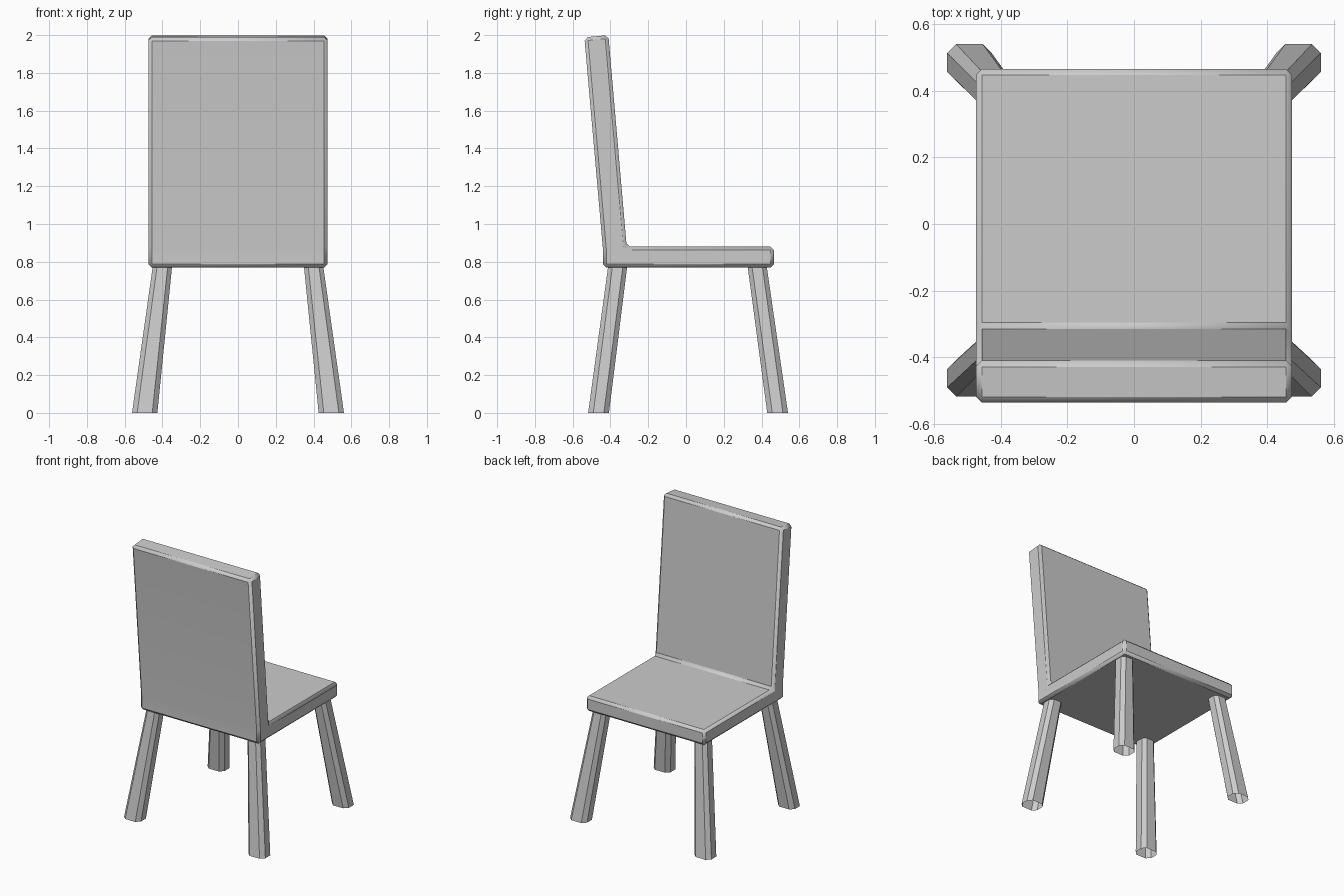
import bpy, bmesh, math

if "Cube" in bpy.data.objects:
    bpy.data.objects.remove(bpy.data.objects["Cube"])


def make_object(name, bm):
    mesh = bpy.data.meshes.new(name)
    bm.to_mesh(mesh)
    bm.free()
    ob = bpy.data.objects.new(name, mesh)
    bpy.context.collection.objects.link(ob)
    return ob


# Seat and leaning backrest: one L-shaped side profile (y, z), extruded across x
W = 0.474
profile = [(-0.44, 0.77), (0.466, 0.77), (0.466, 0.88), (-0.314, 0.88),
           (-0.411, 2.0), (-0.538, 1.988), (-0.44, 0.87)]
bm = bmesh.new()
side = bm.faces.new([bm.verts.new((-W, y, z)) for y, z in profile])
ext = bmesh.ops.extrude_face_region(bm, geom=[side])
bmesh.ops.translate(bm, vec=(2 * W, 0, 0),
                    verts=[v for v in ext["geom"] if isinstance(v, bmesh.types.BMVert)])
bmesh.ops.recalc_face_normals(bm, faces=bm.faces)
seat = make_object("seat_and_backrest", bm)
bevel = seat.modifiers.new("chamfer", "BEVEL")
bevel.width = 0.018
bevel.segments = 1
bevel.limit_method = "ANGLE"
bevel.angle_limit = math.radians(30)
bpy.context.view_layer.objects.active = seat
seat.select_set(True)
bpy.ops.object.shade_smooth_by_angle(angle=math.radians(20))


def chamfered_ring(bm, x0, x1, y0, y1, z, c):
    """Rectangle with cut corners, counter-clockwise from above."""
    pts = [(x0 + c, y0), (x1 - c, y0), (x1, y0 + c), (x1, y1 - c),
           (x1 - c, y1), (x0 + c, y1), (x0, y1 - c), (x0, y0 + c)]
    return [bm.verts.new((x, y, z)) for x, y in pts]


def leg_pair(name, foot_y, top_y):
    """Splayed, tapered, open-ended leg on +x, mirrored to -x."""
    bm = bmesh.new()
    foot = chamfered_ring(bm, 0.427, 0.561, *foot_y, 0.0, 0.027)
    top = chamfered_ring(bm, 0.348, 0.45, *top_y, 0.785, 0.023)
    for i in range(8):
        j = (i + 1) % 8
        bm.faces.new((foot[i], foot[j], top[j], top[i]))
    make_object(name, bm).modifiers.new("mirror", "MIRROR")


# Legs
leg_pair("front_legs", (-0.518, -0.408), (-0.411, -0.31))
leg_pair("back_legs", (0.43, 0.54), (0.325, 0.426))
